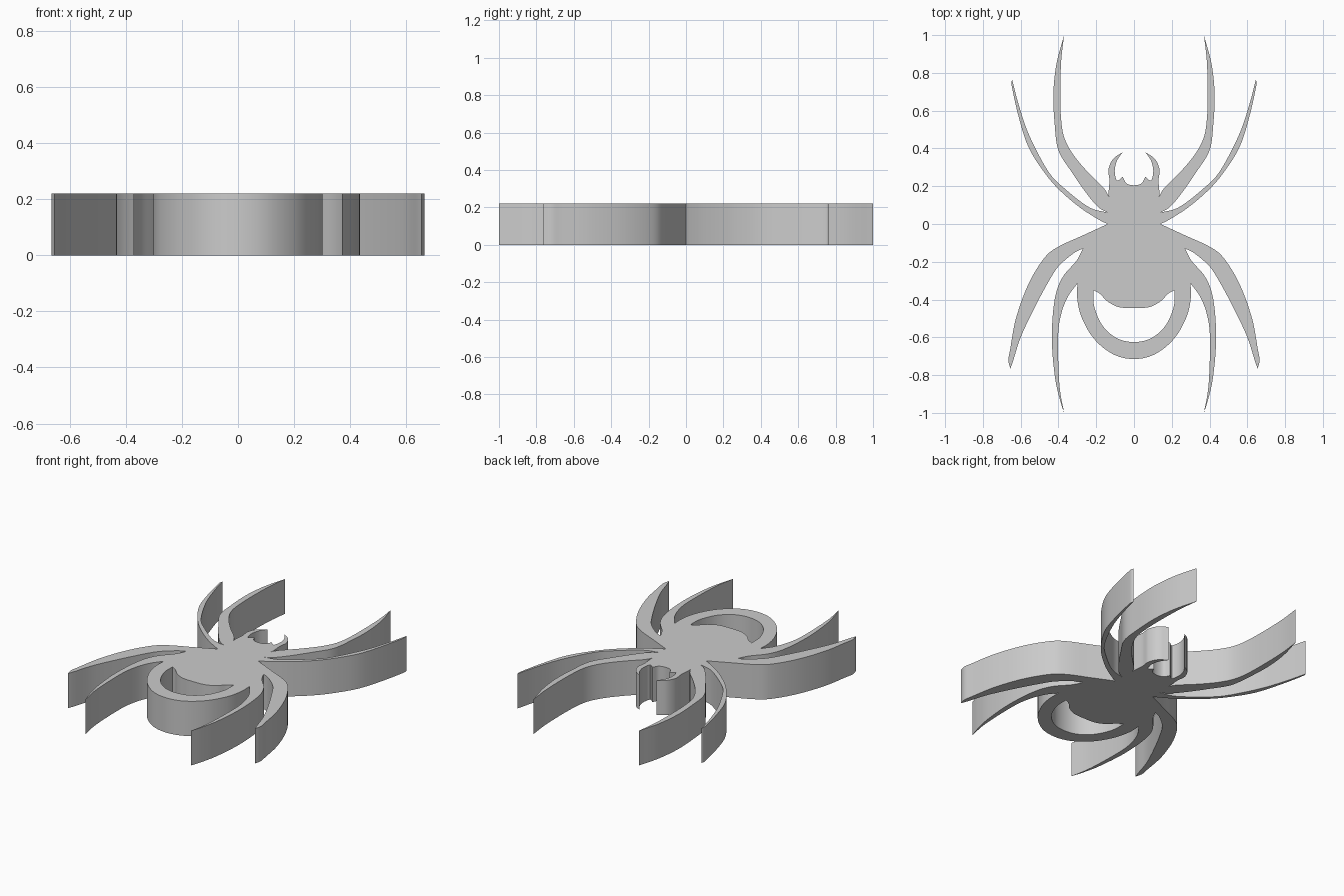
import bpy
import bmesh
from mathutils import Vector

HEIGHT = 0.22
STEPS = 6

cube = bpy.data.objects.get("Cube")
if cube:
    bpy.data.objects.remove(cube, do_unlink=True)


def smooth_edge(points):
    """Smooth curve through the points; it crosses the mirror axis squarely."""
    pts = [Vector(p) for p in points]

    def beyond(end, neighbour):
        if end.x == 0:
            return Vector((-neighbour.x, neighbour.y))
        return 2 * end - neighbour

    pts = [beyond(pts[0], pts[1])] + pts + [beyond(pts[-1], pts[-2])]
    result = []
    for a, b, c, d in zip(pts, pts[1:], pts[2:], pts[3:]):
        for step in range(STEPS):
            t = step / STEPS
            result.append(0.5 * (2 * b + (c - a) * t
                                 + (2 * a - 5 * b + 4 * c - d) * t ** 2
                                 + (3 * b - a - 3 * c + d) * t ** 3))
    return result + [pts[-2]]


def mirrored_loop(edges):
    """Chain edges that run from axis to axis, then close them by mirroring."""
    half = []
    for edge in edges:
        half += smooth_edge(edge)[:-1]
    half.append(Vector(edges[-1][-1]))
    return half + [Vector((-p.x, p.y)) for p in reversed(half[1:-1])]


# Head and fangs
jaw = [(0, .205), (.04, .215), (.06, .25)]
fang_inner = [(.06, .25), (.09, .23), (.102, .28), (.09, .335), (.06, .38)]
fang_outer = [(.06, .38), (.11, .345), (.135, .29), (.13, .23), (.135, .16), (.13, .14)]

# Front pair of legs
front_leg_inner = [(.13, .14), (.16, .19), (.24, .27), (.32, .365), (.37, .46),
                   (.387, .57), (.39, .72), (.385, .87), (.37, 1)]
front_leg_outer = [(.37, 1), (.41, .85), (.427, .69), (.42, .53), (.4, .39),
                   (.33, .275), (.25, .16), (.19, .09), (.14, .06)]

# Second pair of legs
second_leg_upper = [(.14, .06), (.24, .09), (.37, .19), (.455, .28), (.555, .47),
                    (.61, .63), (.645, .765)]
second_leg_lower = [(.645, .765), (.647, .73), (.61, .565), (.56, .41), (.48, .28),
                    (.4, .185), (.29, .09), (.19, .025), (.14, 0)]

# Third pair of legs
third_leg_outer = [(.14, 0), (.27, -.06), (.4, -.12), (.475, -.18), (.56, -.32),
                   (.625, -.5), (.655, -.66), (.665, -.72), (.655, -.765)]
third_leg_inner = [(.655, -.765), (.64, -.725), (.6, -.6), (.53, -.45), (.455, -.31),
                   (.4, -.225), (.32, -.155), (.27, -.13)]

# Rear pair of legs
rear_leg_outer = [(.27, -.13), (.305, -.195), (.38, -.285), (.42, -.4), (.435, -.6),
                  (.42, -.8), (.395, -.92), (.37, -1)]
rear_leg_inner = [(.37, -1), (.395, -.85), (.402, -.6), (.385, -.475), (.35, -.385),
                  (.3, -.315)]

# Ring around the back of the abdomen, and the gap inside it
ring_outer = [(.3, -.315), (.3, -.4), (.275, -.5), (.21, -.61), (.11, -.69), (0, -.715)]
belly = [(0, -.445), (.08, -.44), (.14, -.41), (.18, -.37), (.215, -.35)]
ring_inner = [(.215, -.35), (.21, -.44), (.165, -.54), (.09, -.605), (0, -.625)]

outline = mirrored_loop([jaw, fang_inner, fang_outer, front_leg_inner, front_leg_outer,
                         second_leg_upper, second_leg_lower, third_leg_outer,
                         third_leg_inner, rear_leg_outer, rear_leg_inner, ring_outer])
gap = mirrored_loop([belly, ring_inner])

# Filled and extruded profile
profile = bpy.data.curves.new("spider_profile", 'CURVE')
profile.dimensions = '2D'
profile.fill_mode = 'BOTH'
profile.extrude = HEIGHT / 2
for loop in (outline, gap):
    spline = profile.splines.new('POLY')
    spline.points.add(len(loop) - 1)
    spline.use_cyclic_u = True
    for point, p in zip(spline.points, loop):
        point.co = (p.x, p.y, 0, 1)

spider = bpy.data.objects.new("spider_plate", profile)
spider.location.z = HEIGHT / 2
bpy.context.collection.objects.link(spider)
bpy.ops.object.select_all(action='DESELECT')
spider.select_set(True)
bpy.context.view_layer.objects.active = spider
bpy.ops.object.convert(target='MESH')
spider = bpy.context.view_layer.objects.active

# Weld the caps to the walls
bm = bmesh.new()
bm.from_mesh(spider.data)
bmesh.ops.remove_doubles(bm, verts=bm.verts, dist=0.0002)
bmesh.ops.recalc_face_normals(bm, faces=bm.faces)
bm.to_mesh(spider.data)
bm.free()
bpy.ops.object.shade_smooth_by_angle(angle=0.6)

# Single grey finish
grey = bpy.data.materials.new("light_grey")
grey.use_nodes = True
colour = (0.6, 0.6, 0.6, 1)
grey.diffuse_color = colour
grey.node_tree.nodes["Principled BSDF"].inputs["Base Color"].default_value = colour
spider.data.materials.clear()
spider.data.materials.append(grey)
